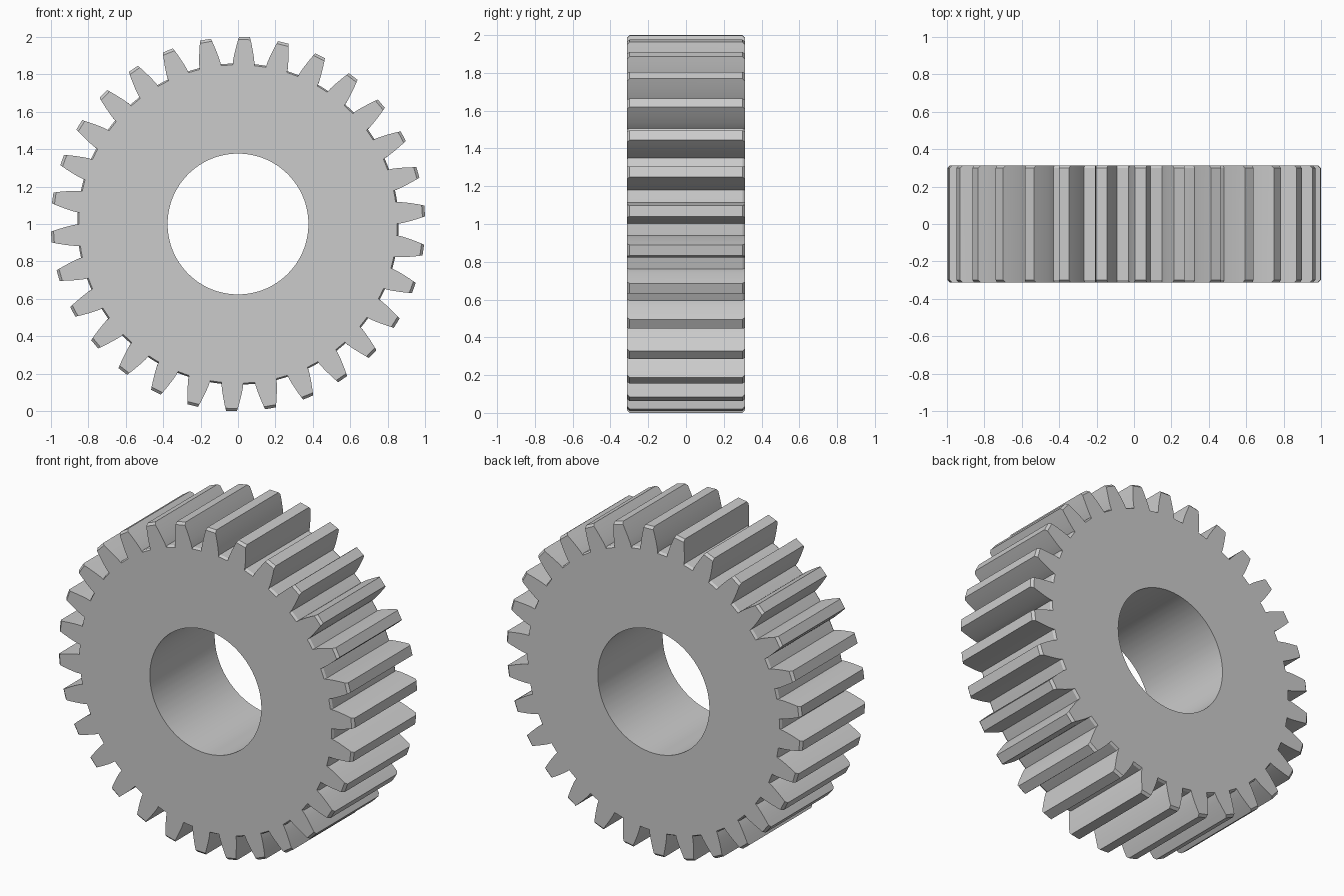
import bpy, bmesh, math

if "Cube" in bpy.data.objects:
    bpy.data.objects.remove(bpy.data.objects["Cube"])

TEETH = 30
HALF = 0.3125       # half thickness along y
BEVEL = 0.014       # depth of the tip and root chamfers
BORE = 0.376
PITCH = 2 * math.pi / TEETH
START = math.radians(88)

# half tooth flank: (radius, half width), root to tip
flank = [(0.858, 0.058), (0.875, 0.0565), (0.90, 0.0525), (0.93, 0.0465),
         (0.965, 0.0385), (1.0, 0.029)]
face_flank = [(0.850, 0.058)] + flank[1:-1] + [(0.986, 0.033)]


def outline(profile):
    """Closed gear outline as (radius, angle) pairs."""
    polar = [(r, w / r) for r, w in profile]
    r0, a0 = polar[0]
    r1, a1 = polar[-1]
    gap = PITCH / 2
    one = [(r0 * math.cos((gap - a0) * 0.5), -gap)]
    one += [(r, -a) for r, a in polar]
    one += [(r1 * math.cos(a1), 0)]
    one += [(r, a) for r, a in reversed(polar)]
    return [(r, a + START + i * PITCH) for i in range(TEETH) for r, a in one]


bm = bmesh.new()


def ring(points, y):
    return [bm.verts.new((r * math.cos(a), y, 1 + r * math.sin(a)))
            for r, a in points]


# chamfered faces, toothed rim and bore, as one closed loop of rings
rim, face = outline(flank), outline(face_flank)
bore = [(BORE, a) for r, a in rim]
face_bore = [(BORE, a) for r, a in face]
rings = [ring(face_bore, -HALF), ring(face, -HALF), ring(rim, -HALF + BEVEL),
         ring(rim, HALF - BEVEL), ring(face, HALF), ring(face_bore, HALF)]
n = len(rim)
for k in range(len(rings)):
    a, b = rings[k], rings[(k + 1) % len(rings)]
    for i in range(n):
        j = (i + 1) % n
        bm.faces.new((a[i], a[j], b[j], b[i]))
bmesh.ops.recalc_face_normals(bm, faces=bm.faces)

mesh = bpy.data.meshes.new("spur_gear")
bm.to_mesh(mesh)
bm.free()
gear = bpy.data.objects.new("spur_gear", mesh)
bpy.context.collection.objects.link(gear)
bpy.context.view_layer.objects.active = gear
gear.select_set(True)
bpy.ops.object.shade_smooth_by_angle(angle=math.radians(25))
